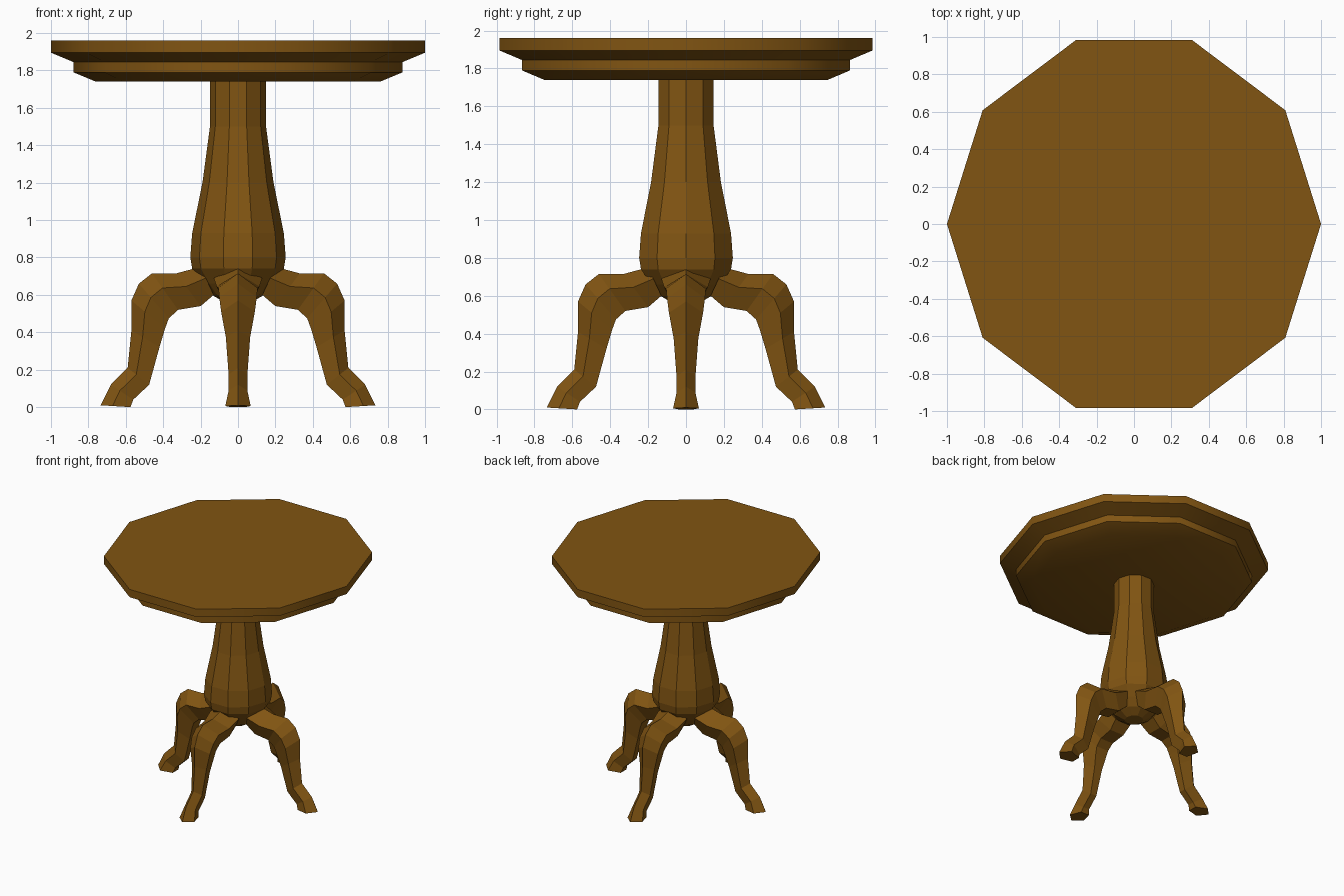
import bpy, bmesh, math
from mathutils import Matrix

cube = bpy.data.objects.get("Cube")
if cube:
    bpy.data.objects.remove(cube, do_unlink=True)

wood = bpy.data.materials.new("brown wood")
wood.use_nodes = True
COLOUR = (0.22, 0.09, 0.006, 1)
wood.diffuse_color = COLOUR
wood.node_tree.nodes["Principled BSDF"].inputs["Base Color"].default_value = COLOUR


def skin(name, rings, smooth=None):
    """Join a list of equal-sized rings of points into a closed solid."""
    bm = bmesh.new()
    loops = [[bm.verts.new(p) for p in ring] for ring in rings]
    n = len(loops[0])
    for a, b in zip(loops, loops[1:]):
        for i in range(n):
            j = (i + 1) % n
            bm.faces.new((a[i], a[j], b[j], b[i]))
    bm.faces.new(loops[0])
    bm.faces.new(loops[-1])
    bmesh.ops.recalc_face_normals(bm, faces=bm.faces)
    mesh = bpy.data.meshes.new(name)
    bm.to_mesh(mesh)
    bm.free()
    mesh.materials.append(wood)
    obj = bpy.data.objects.new(name, mesh)
    bpy.context.collection.objects.link(obj)
    if smooth:
        bpy.ops.object.select_all(action='DESELECT')
        obj.select_set(True)
        bpy.context.view_layer.objects.active = obj
        bpy.ops.object.shade_smooth_by_angle(angle=math.radians(smooth))
    return obj


def decagon(r, z, stretch):
    return [(r * math.cos(math.tau * i / 10), stretch * r * math.sin(math.tau * i / 10), z)
            for i in range(10)]


# Stepped ten-sided top
top_profile = [(0.76, 1.74), (0.88, 1.79), (0.88, 1.845), (1.0, 1.895), (1.0, 1.96)]
skin("table_top", [decagon(r, z, 1.035) for r, z in top_profile], smooth=40)

# Turned pedestal
column_profile = [(0.07, 0.56), (0.14, 0.60), (0.19, 0.66), (0.245, 0.74), (0.255, 0.80), (0.245, 0.93),
                  (0.19, 1.2), (0.15, 1.5), (0.15, 1.75)]
skin("pedestal", [decagon(r, z, 1.02) for r, z in column_profile])

# Leg stations: outer ridge (x, z), inner edge (x, z), half width
stations = [
    ((0.20, 0.75), (0.13, 0.60), 0.13),
    ((0.33, 0.715), (0.20, 0.54), 0.115),
    ((0.46, 0.715), (0.32, 0.52), 0.105),
    ((0.53, 0.66), (0.37, 0.475), 0.10),
    ((0.57, 0.57), (0.39, 0.42), 0.09),
    ((0.57, 0.41), (0.42, 0.32), 0.065),
    ((0.59, 0.21), (0.475, 0.12), 0.05),
    ((0.68, 0.12), (0.56, 0.04), 0.05),
    ((0.735, 0.01), (0.575, 0.0), 0.068),
]


def leg_ring(outer, inner, w):
    def at(t, y):
        return (outer[0] + (inner[0] - outer[0]) * t, y, outer[1] + (inner[1] - outer[1]) * t)
    return [at(0, 0), at(0.4, w), at(1, 0.55 * w), at(1, -0.55 * w), at(0.4, -w)]


# Four cabriole legs around the pedestal
for k, side in enumerate(("left", "back", "right", "front")):
    leg = skin(side + "_leg", [leg_ring(*s) for s in stations])
    leg.data.transform(Matrix.Rotation(k * math.pi / 2, 4, 'Z'))
